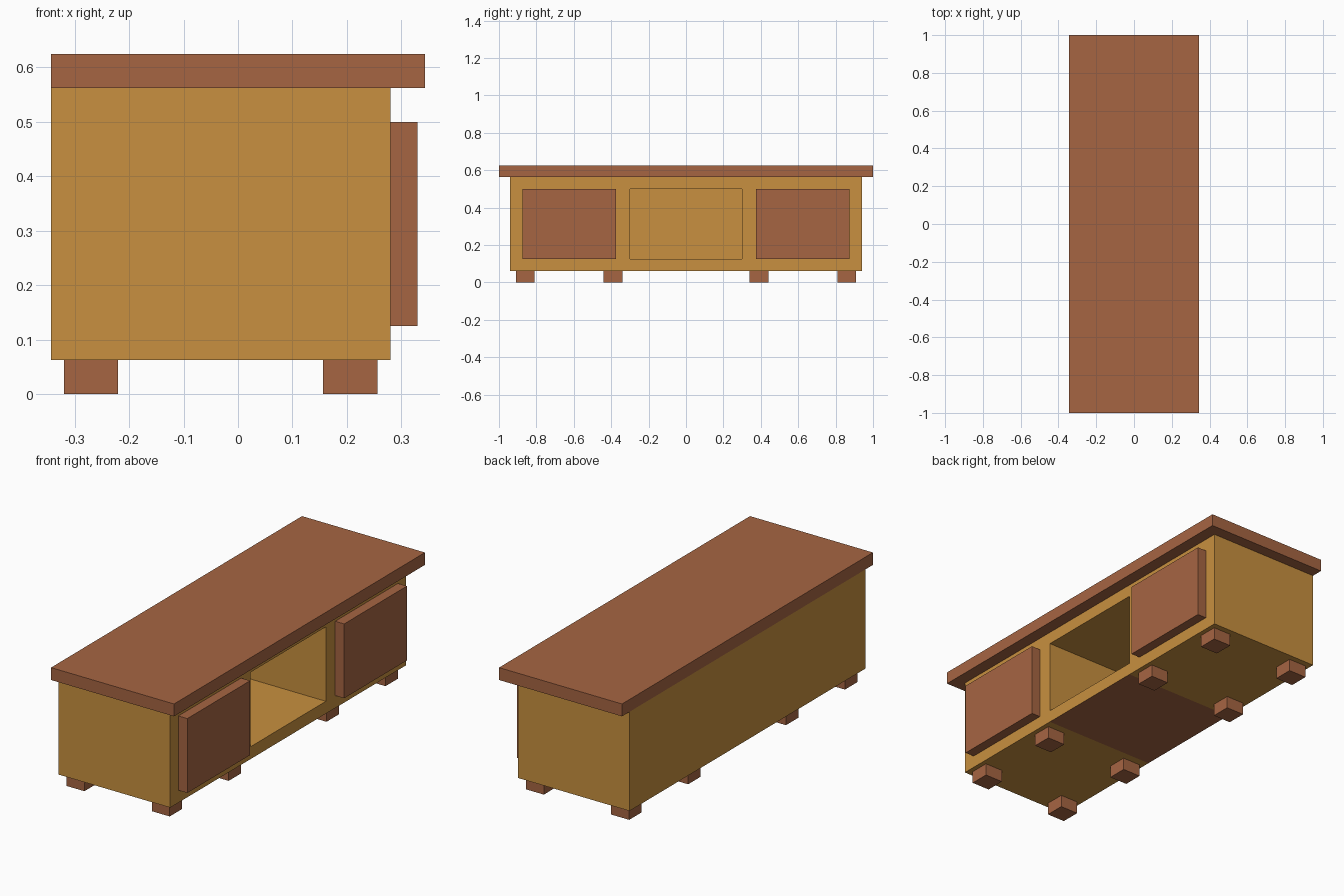
import bpy, bmesh
from mathutils import Vector

if "Cube" in bpy.data.objects:
    bpy.data.objects.remove(bpy.data.objects["Cube"])


def material(name, color):
    m = bpy.data.materials.new(name)
    m.diffuse_color = (*color, 1)
    m.use_nodes = True
    m.node_tree.nodes["Principled BSDF"].inputs["Base Color"].default_value = m.diffuse_color
    return m


BROWN = material("brown_wood", (0.38, 0.13, 0.055))
OAK = material("golden_wood", (0.58, 0.28, 0.05))


def box_mesh(lo, hi):
    bm = bmesh.new()
    bmesh.ops.create_cube(bm, size=1)
    lo, hi = Vector(lo), Vector(hi)
    size, mid = hi - lo, (hi + lo) / 2
    for v in bm.verts:
        v.co = Vector(c * s for c, s in zip(v.co, size)) + mid
    return bm


def finish(name, bm, *mats):
    bmesh.ops.recalc_face_normals(bm, faces=bm.faces[:])
    me = bpy.data.meshes.new(name)
    bm.to_mesh(me)
    bm.free()
    for m in mats:
        me.materials.append(m)
    ob = bpy.data.objects.new(name, me)
    bpy.context.collection.objects.link(ob)
    return ob


def box(name, lo, hi, mat):
    return finish(name, box_mesh(lo, hi), mat)


# Overhanging top board
box("top_board", (-0.343, -1, 0.5625), (0.343, 1, 0.625), BROWN)

# Cabinet body, with the open shelf pushed in from its +x face
bm = box_mesh((-0.343, -0.94, 0.0625), (0.28, 0.94, 0.5625))
for co, no in (((0, -0.3, 0), (0, 1, 0)), ((0, 0.3, 0), (0, 1, 0)),
               ((0, 0, 0.125), (0, 0, 1)), ((0, 0, 0.5), (0, 0, 1))):
    bmesh.ops.bisect_plane(bm, geom=bm.verts[:] + bm.edges[:] + bm.faces[:],
                           plane_co=co, plane_no=no)
bm.normal_update()
opening = None
for f in bm.faces:
    c = f.calc_center_median()
    if abs(c.y) < 0.1:
        if f.normal.x > 0.9 and 0.2 < c.z < 0.4:
            opening = f
        if f.normal.z < -0.9:
            f.material_index = 1  # brown middle of the underside
pushed = bmesh.ops.extrude_discrete_faces(bm, faces=[opening])["faces"][0]
rim = list(pushed.verts)
bmesh.ops.translate(bm, vec=(-0.56, 0, 0), verts=rim)
bmesh.ops.remove_doubles(bm, verts=bm.verts[:], dist=1e-5)
finish("cabinet_body", bm, OAK, BROWN)

# Doors and feet, mirrored left and right
for side, s in (("left", -1), ("right", 1)):
    y0, y1 = sorted((s * 0.375, s * 0.875))
    box(f"{side}_door", (0.28, y0, 0.125), (0.33, y1, 0.5), BROWN)
    for place, y in (("inner", 0.39), ("outer", 0.86)):
        for row, x in (("back", -0.27), ("front", 0.206)):
            box(f"{side}_{place}_{row}_foot", (x - 0.05, s * y - 0.05, 0),
                (x + 0.05, s * y + 0.05, 0.0625), BROWN)
